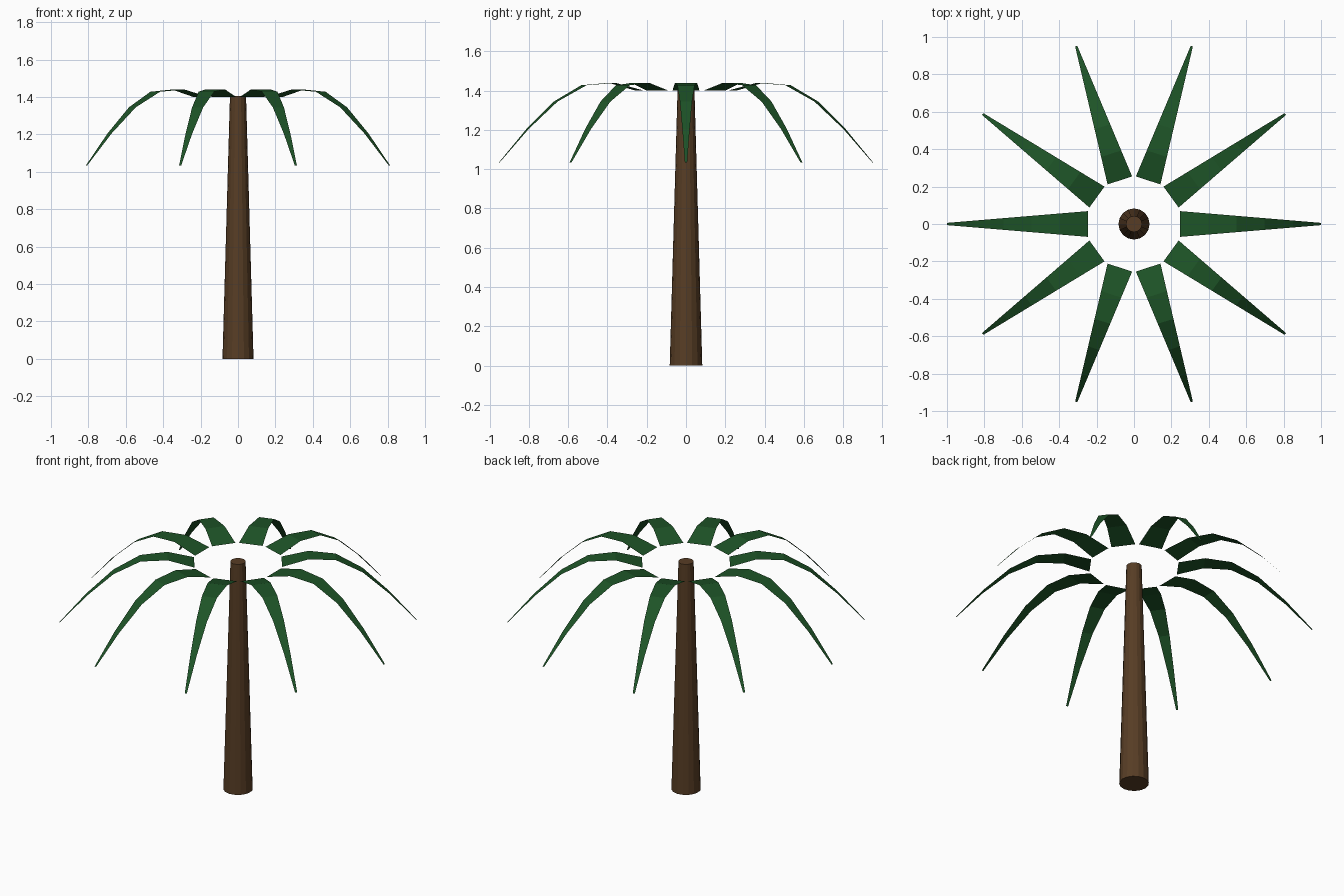
import bpy
from math import tau

if "Cube" in bpy.data.objects:
    bpy.data.objects.remove(bpy.data.objects["Cube"])


def material(name, color):
    m = bpy.data.materials.new(name)
    m.diffuse_color = (*color, 1)
    m.use_nodes = True
    m.node_tree.nodes["Principled BSDF"].inputs["Base Color"].default_value = m.diffuse_color
    return m


bark = material("bark", (0.095, 0.046, 0.018))
leaf = material("leaf", (0.0125, 0.087, 0.02))

# Tapered trunk
H = 1.405
bpy.ops.mesh.primitive_cone_add(vertices=16, radius1=0.083, radius2=0.043,
                                depth=H, location=(0, 0, H / 2))
trunk = bpy.context.object
trunk.name = "trunk"
trunk.data.materials.append(bark)

# Frond: flat strip arching outwards, (radius, height) along its spine
SPINE = [(0.245, 1.40), (0.395, 1.44), (0.547, 1.428),
         (0.698, 1.345), (0.849, 1.205), (1.0, 1.035)]
BASE_HALF, TIP_HALF = 0.069, 0.006

verts, faces = [], []
for i, (r, z) in enumerate(SPINE):
    w = BASE_HALF + (TIP_HALF - BASE_HALF) * i / (len(SPINE) - 1)
    verts += [(r, -w, z), (r, w, z)]
    if i:
        a = 2 * i
        faces.append((a - 2, a, a + 1, a - 1))
frond_mesh = bpy.data.meshes.new("frond")
frond_mesh.from_pydata(verts, [], faces)
frond_mesh.materials.append(leaf)

# Ten fronds in a ring
for k in range(10):
    frond = bpy.data.objects.new(f"frond_{k + 1}", frond_mesh)
    frond.rotation_euler.z = tau * k / 10
    bpy.context.collection.objects.link(frond)
